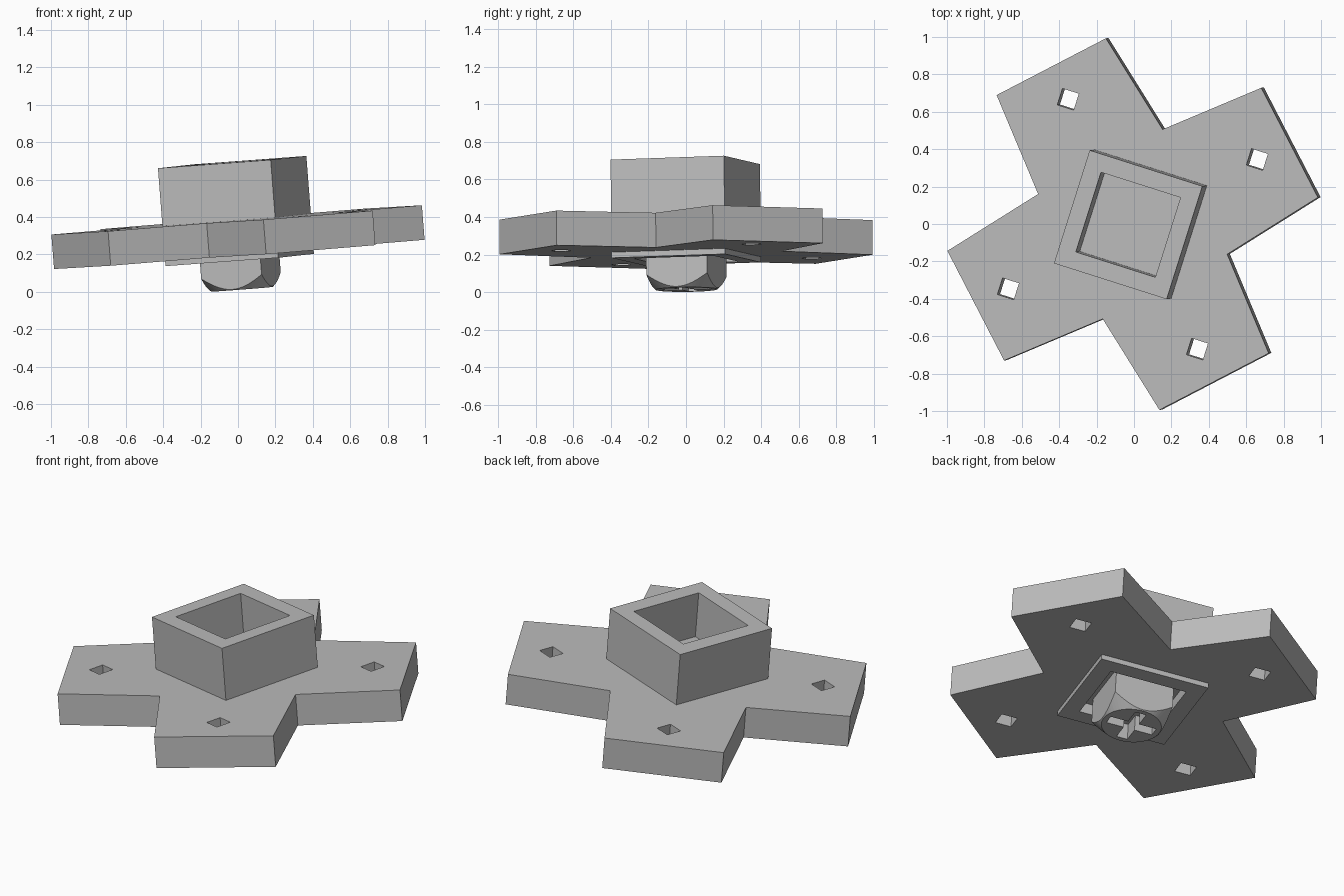
import bpy, bmesh, math
from mathutils import Matrix, Vector

cube = bpy.data.objects.get("Cube")
if cube:
    bpy.data.objects.remove(cube)

# One plain grey
grey = bpy.data.materials.new("plain_grey")
grey.use_nodes = True
colour = (0.5, 0.5, 0.5, 1)
grey.diffuse_color = colour
grey.node_tree.nodes["Principled BSDF"].inputs["Base Color"].default_value = colour

# Whole model is turned and slightly tipped
tilt = Vector((0, 0, 1)).rotation_difference(Vector((-0.0775, -0.01, 1))).to_matrix().to_4x4()
frame = Matrix.Translation((0.007, 0.001, 0.2)) @ tilt @ Matrix.Rotation(math.radians(27.4), 4, "Z")
DIAGONAL = math.radians(-45)


def finish(name, bm, turn=0, cutter=False):
    bmesh.ops.recalc_face_normals(bm, faces=bm.faces[:])
    mesh = bpy.data.meshes.new(name)
    bm.to_mesh(mesh)
    bm.free()
    mesh.materials.append(grey)
    obj = bpy.data.objects.new(name, mesh)
    bpy.context.collection.objects.link(obj)
    obj.matrix_world = frame @ Matrix.Rotation(turn, 4, "Z")
    if cutter:
        obj.hide_render = True
        obj.display_type = "WIRE"
        obj.hide_set(True)
    return obj


def add_block(bm, half_x, half_y, low, high, x=0, y=0):
    matrix = Matrix.Translation((x, y, (low + high) / 2))
    matrix = matrix @ Matrix.Diagonal((2 * half_x, 2 * half_y, high - low, 1))
    bmesh.ops.create_cube(bm, size=1, matrix=matrix)


def block(name, half, low, high, cutter=False):
    bm = bmesh.new()
    add_block(bm, half, half, low, high)
    return finish(name, bm, DIAGONAL, cutter)


def boolean(target, tool, operation="DIFFERENCE"):
    mod = target.modifiers.new(tool.name, "BOOLEAN")
    mod.operation = operation
    mod.solver = "EXACT"
    mod.object = tool


# Four-armed base plate with tapering arms
bm = bmesh.new()
outline = []
for i in range(4):
    spin = Matrix.Rotation(i * math.pi / 2, 4, "Z")
    for point in ((0.948, -0.33, 0), (0.948, 0.33, 0), (0.376, 0.376, 0)):
        outline.append(bm.verts.new(spin @ Vector(point)))
face = bm.faces.new(outline)
ext = bmesh.ops.extrude_face_region(bm, geom=[face])
bmesh.ops.translate(bm, vec=(0, 0, 0.185), verts=[g for g in ext["geom"] if isinstance(g, bmesh.types.BMVert)])
plate = finish("base_plate", bm)

# Square mounting holes, one per arm, and the central opening
bm = bmesh.new()
for i in range(4):
    angle = i * math.pi / 2 + math.pi / 4
    add_block(bm, 0.046, 0.046, -0.1, 0.3, 0.752 * math.cos(angle), 0.752 * math.sin(angle))
add_block(bm, 0.3, 0.3, -0.1, 0.3)
boolean(plate, finish("plate_hole_cutter", bm, DIAGONAL, True))

# Square socket with a pocket above and a recess below
socket = block("socket", 0.317, -0.03, 0.495)
boolean(socket, block("pocket_cutter", 0.2235, 0.225, 0.6, True))
boolean(socket, block("recess_cutter", 0.2235, -0.1, 0.035, True))

# Square stud with a conically chamfered tip
stud = block("stud", 0.17, -0.187, 0.06)
bm = bmesh.new()
bmesh.ops.create_cone(bm, cap_ends=True, segments=64, radius1=0.165, radius2=0.475, depth=0.3,
                      matrix=Matrix.Translation((0, 0, -0.037)))
boolean(stud, finish("chamfer_cutter", bm, DIAGONAL, True), "INTERSECT")

# Cross slot in the stud tip
for name, hx, hy in (("slot_cutter_a", 0.135, 0.032), ("slot_cutter_b", 0.032, 0.135)):
    bm = bmesh.new()
    add_block(bm, hx, hy, -0.25, -0.09)
    boolean(stud, finish(name, bm, DIAGONAL, True))
